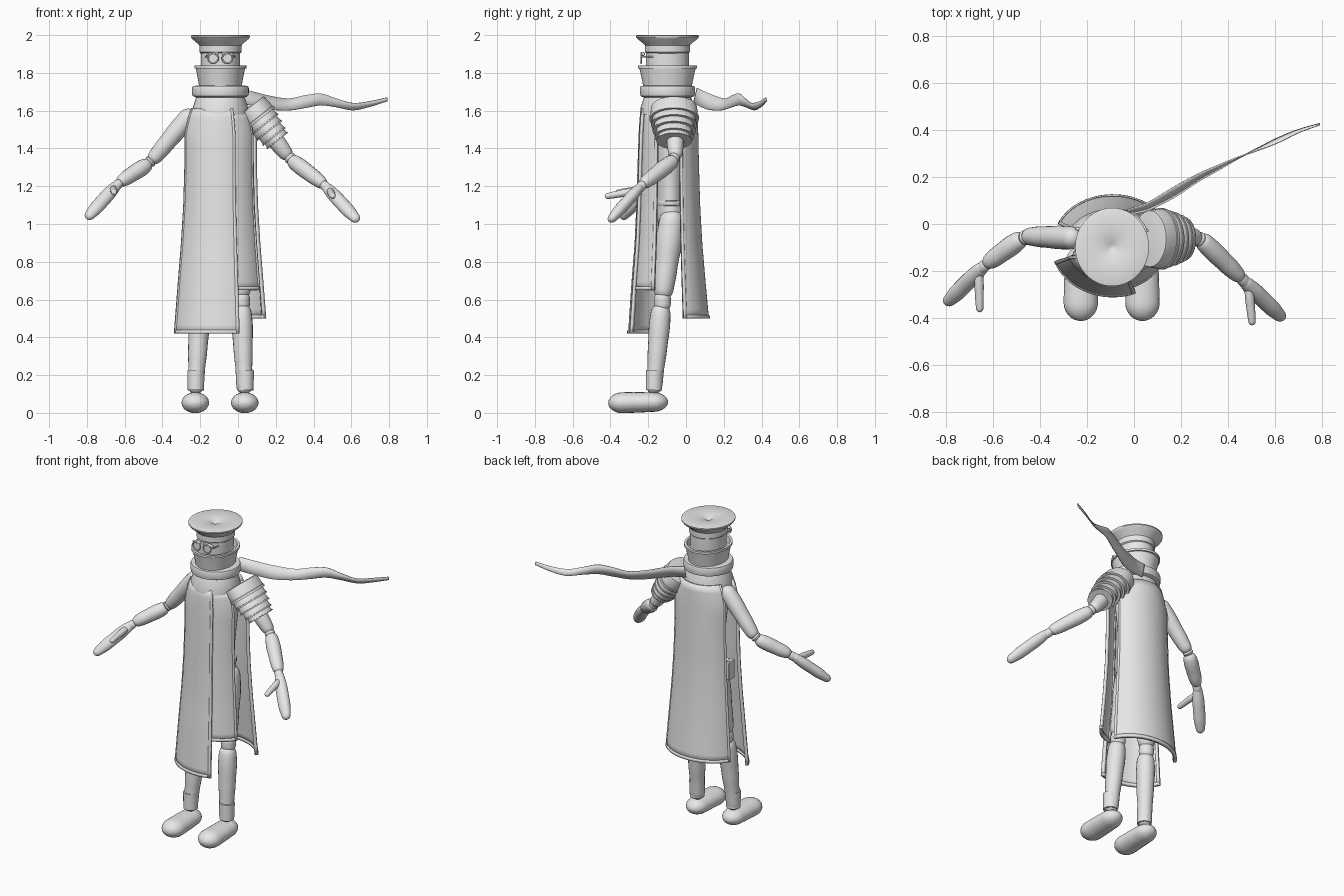
import bpy, bmesh, math
from mathutils import Vector

if "Cube" in bpy.data.objects:
    bpy.data.objects.remove(bpy.data.objects["Cube"])

GREY = bpy.data.materials.new("light grey")
GREY.diffuse_color = (0.8, 0.8, 0.8, 1)
GREY.use_nodes = True
GREY.node_tree.nodes["Principled BSDF"].inputs["Base Color"].default_value = GREY.diffuse_color


def finish(name, bm, angle=35):
    bmesh.ops.recalc_face_normals(bm, faces=bm.faces)
    me = bpy.data.meshes.new(name)
    bm.to_mesh(me)
    bm.free()
    ob = bpy.data.objects.new(name, me)
    bpy.context.collection.objects.link(ob)
    me.materials.append(GREY)
    me.shade_smooth()
    me.set_sharp_from_angle(angle=math.radians(angle))
    return ob


def loft(name, p0, p1, profile, side=(1, 0, 0), squash=1.0, sides=32):
    """Turned shape: (t, radius) pairs along the axis p0 -> p1."""
    p0, p1 = Vector(p0), Vector(p1)
    d = (p1 - p0).normalized()
    u = Vector(side)
    u = (u - d * u.dot(d)).normalized()
    v = d.cross(u)
    bm = bmesh.new()
    rings = []
    for t, r in profile:
        c = p0.lerp(p1, t)
        rings.append([bm.verts.new(c + u * r * math.cos(a) + v * r * squash * math.sin(a))
                      for a in (math.tau * i / sides for i in range(sides))])
    for a, b in zip(rings, rings[1:]):
        for i in range(sides):
            j = (i + 1) % sides
            bm.faces.new((a[i], a[j], b[j], b[i]))
    bm.faces.new(rings[0])
    bm.faces.new(rings[-1])
    return finish(name, bm)


def capsule(name, p0, p1, radii, squash=1.0, side=(1, 0, 0)):
    """Limb with rounded ends; radii are spread evenly along it."""
    length = (Vector(p1) - Vector(p0)).length
    prof, n = [], 24
    for i in range(n + 1):
        t = (1 - math.cos(math.pi * i / n)) / 2
        k = t * (len(radii) - 1)
        m = min(int(k), len(radii) - 2)
        f = k - m
        f = f * f * (3 - 2 * f)
        r = radii[m] * (1 - f) + radii[m + 1] * f
        e = min(t, 1 - t) * length / r
        if e < 1:
            r *= math.sqrt(max(1 - (1 - e) ** 2, 0.0004))
        prof.append((t, r))
    return loft(name, p0, p1, prof, side, squash, 20)


def lathe(name, profile, squash=1.06, cx=-0.093, cy=-0.098):
    return loft(name, (cx, cy, 0), (cx, cy, 1), profile, squash=squash, sides=48)


# --- head, hat and collars
lathe("hat", [(1.90, .10), (1.91, .112), (1.945, .112), (1.955, .12), (1.98, .15), (1.99, .157),
              (1.997, .157), (2.0, .15), (1.997, .08), (1.993, .03), (1.982, .012), (1.98, .003)])
lathe("head", [(1.70, .098), (1.84, .104), (1.905, .104)], 1.1)
lathe("tall_collar", [(1.72, .112), (1.75, .116), (1.822, .130), (1.824, .137), (1.838, .137),
                      (1.838, .122), (1.80, .115), (1.79, .095)], 1.14)
lathe("scarf_wrap", [(1.67, .13), (1.678, .147), (1.69, .150), (1.72, .150), (1.73, .146), (1.735, .11)], .97)
lathe("neck_base", [(1.58, .15), (1.615, .147), (1.66, .132), (1.69, .12)], .97)

# --- glasses
for x in (-0.132, -0.056):
    bpy.ops.mesh.primitive_torus_add(location=(x, -0.238, 1.878), rotation=(math.pi / 2, 0, 0),
                                     major_radius=.027, minor_radius=.004,
                                     major_segments=24, minor_segments=8)
    ring = bpy.context.object
    ring.name = "glasses_rim"
    ring.data.materials.append(GREY)
    ring.data.shade_smooth()
    loft("glasses_lens", (x, -.238, 1.878), (x, -.232, 1.878), [(0, .026), (1, .026)])
    s = -1 if x < -.09 else 1
    capsule("glasses_arm", (x + s * .03, -.238, 1.885), (x + s * .045, -.12, 1.885), [.004, .004])
    capsule("eyebrow", (x - s * .03, -.236, 1.905), (x + s * .038, -.222, 1.895), [.006, .011, .005])
capsule("nose_bridge", (-.108, -.24, 1.882), (-.08, -.24, 1.882), [.005, .005])

# --- torso, belt and hips
loft("torso", (-.09, -.085, 1.05), (-.09, -.085, 1.62),
     [(0, .115), (.1, .112), (.35, .12), (.75, .145), (.93, .14), (1, .10)], squash=.62)
loft("belt", (-.09, -.08, 1.095), (-.09, -.08, 1.125), [(0, .122), (.2, .127), (.8, .127), (1, .122)], squash=.6)
loft("hips", (-.09, -.075, .93), (-.09, -.08, 1.10), [(0, .07), (.3, .115), (.7, .125), (1, .118)], squash=.6)

# --- coat panels: (height, half width, front depth, back depth)
COAT = [(1.63, .150, .150, .135), (1.57, .175, .160, .140), (1.48, .197, .166, .144), (1.3, .197, .172, .148),
        (1.1, .203, .178, .154), (.9, .216, .187, .165), (.7, .233, .203, .182), (.42, .256, .222, .208)]


def coat_point(angle, z, push):
    for a, b in zip(COAT, COAT[1:]):
        if z >= b[0]:
            break
    f = (a[0] - z) / (a[0] - b[0])
    rx, rf, rb = (a[i] + (b[i] - a[i]) * f + push for i in (1, 2, 3))
    c, s = math.cos(math.radians(angle)), math.sin(math.radians(angle))
    return Vector((-.09 + rx * c, -.08 + (rb if s > 0 else rf) * s, z))


def sheet(name, a0, a1, z0, z1, push, thick):
    nu, nv = max(2, int(abs(a1 - a0) / 5)), max(2, int((z1 - z0) / .045))
    bm = bmesh.new()
    g = [[bm.verts.new(coat_point(a0 + (a1 - a0) * i / nu, z0 + (z1 - z0) * j / nv, push))
          for i in range(nu + 1)] for j in range(nv + 1)]
    for j in range(nv):
        for i in range(nu):
            bm.faces.new((g[j][i], g[j][i + 1], g[j + 1][i + 1], g[j + 1][i]))
    ob = finish(name, bm)
    m = ob.modifiers.new("thickness", "SOLIDIFY")
    m.thickness, m.offset = thick, 0
    return ob


def panel(name, a0, a1, z0, z1, push):
    sheet(name, a0, a1, z0, z1, push, .010)
    sheet(name + "_side_trim", a0, a0 + 4, z0, z1, push, .020)
    sheet(name + "_side_trim", a1 - 4, a1, z0, z1, push, .020)
    sheet(name + "_hem", a0, a1, z0, z0 + .018, push, .020)


panel("front_panel", 200, 292, .42, 1.61, 0)
panel("side_panel", 284, 333, .65, 1.60, -.012)
panel("back_panel", 20, 157, .50, 1.62, -.004)

# --- hip pouch
bpy.ops.mesh.primitive_cube_add(size=1, location=(-.262, -.075, 1.06))
pouch = bpy.context.object
pouch.name = "hip_pouch"
pouch.scale = (.035, .06, .12)
pouch.data.materials.append(GREY)
bev = pouch.modifiers.new("bevel", "BEVEL")
bev.width, bev.segments = .08, 2
capsule("pouch_strap", (-.20, -.07, 1.13), (-.262, -.075, 1.11), [.014, .014])

# --- legs and feet
for hip, knee, ankle in (((-.165, -.07, 1.08), (-.20, -.125, .60), (-.226, -.172, .10)),
                         ((-.012, -.07, 1.08), (.018, -.125, .60), (.036, -.172, .10))):
    capsule("thigh", hip, Vector(knee) + Vector((0, 0, .0)), [.062, .07, .06, .05])
    capsule("knee", Vector(knee) + Vector((0, 0, .05)), Vector(knee) - Vector((0, 0, .07)), [.042, .045, .042])
    capsule("shin", Vector(knee) - Vector((0, .005, .02)), ankle, [.050, .056, .051, .044, .043])
    x = ankle[0]
    loft("ankle_cuff", (x + .003, -.17, .12), (x + .003, -.167, .225), [(0, .043), (1, .0455)])
    capsule("foot", (x, -.095, .059), (x, -.412, .052), [.058, .068, .071, .073, .068], .76)

# --- arms and hands: shoulder, elbow, wrist, fingertip, thumb tip
ARMS = (((-.235, -.06, 1.60), (-.465, -.052, 1.325), (-.635, -.175, 1.215), (-.80, -.34, 1.03), (-.655, -.375, 1.165)),
        ((.07, -.06, 1.61), (.275, -.055, 1.345), (.46, -.235, 1.205), (.635, -.405, 1.015), (.503, -.43, 1.145)))
for shoulder, elbow, wrist, tip, thumb in ARMS:
    sh, el, wr = Vector(shoulder), Vector(elbow), Vector(wrist)
    capsule("upper_arm", sh, el, [.048, .05, .045, .036])
    capsule("elbow", el - (el - sh) * .08, el + (wr - el) * .1, [.03, .033, .03])
    capsule("forearm", el, wr, [.037, .043, .040, .031])
    capsule("wrist", wr - (wr - el) * .1, wr + (Vector(tip) - wr) * .15, [.024, .026, .024])
    capsule("hand", wr, tip, [.028, .037, .037, .026], .85)
    capsule("thumb", wr + (Vector(tip) - wr) * .15, thumb, [.018, .020, .018, .015])

# --- layered shoulder guard
axis = Vector((.62, 0, -.785))
top = Vector((.066, -.063, 1.622))
for name, t0, t1, r0, r1 in (("guard_cap", 0, .085, .122, .127), ("guard_band", .08, .125, .115, .118),
                             ("guard_band", .12, .165, .105, .110), ("guard_band", .16, .205, .095, .099),
                             ("guard_band", .20, .232, .086, .090)):
    loft(name, top + axis * t0, top + axis * t1,
         [(0, r0 - .012), (.02, r0 - .003), (.1, r0), (.8, r1), (.82, r1 + .004), (1, r1 + .004), (1, r1 - .01)],
         side=(0, 1, 0), squash=.74, sides=40)

# --- flowing scarf tail: x, y, low z, high z, sideways lean
KNOTS = [(-.03, .05, 1.64, 1.72, .010), (.06, .075, 1.63, 1.705, .016), (.17, .135, 1.607, 1.677, .022),
         (.27, .195, 1.602, 1.664, .016), (.36, .24, 1.615, 1.682, .010), (.44, .28, 1.628, 1.690, .003),
         (.52, .315, 1.618, 1.665, -.004), (.61, .355, 1.603, 1.640, -.010), (.70, .395, 1.622, 1.650, -.006),
         (.79, .424, 1.650, 1.670, -.002)]
bm = bmesh.new()
rows = []
for i in range(len(KNOTS) - 1):
    k = [KNOTS[min(max(i + o, 0), len(KNOTS) - 1)] for o in (-1, 0, 1, 2)]
    for s in range(7 if i == len(KNOTS) - 2 else 6):
        f = s / 6
        x, y, lo, hi, lean = (.5 * (2 * b + (c - a) * f + (2 * a - 5 * b + 4 * c - d) * f * f
                                    + (3 * b - a - 3 * c + d) * f ** 3) for a, b, c, d in zip(*k))
        rows.append([bm.verts.new((x, y - lean, lo)), bm.verts.new((x, y, (lo + hi) / 2)),
                     bm.verts.new((x, y + lean, hi))])
for a, b in zip(rows, rows[1:]):
    for i in (0, 1):
        bm.faces.new((a[i], b[i], b[i + 1], a[i + 1]))
tail = finish("scarf_tail", bm)
m = tail.modifiers.new("thickness", "SOLIDIFY")
m.thickness, m.offset = .006, 0
